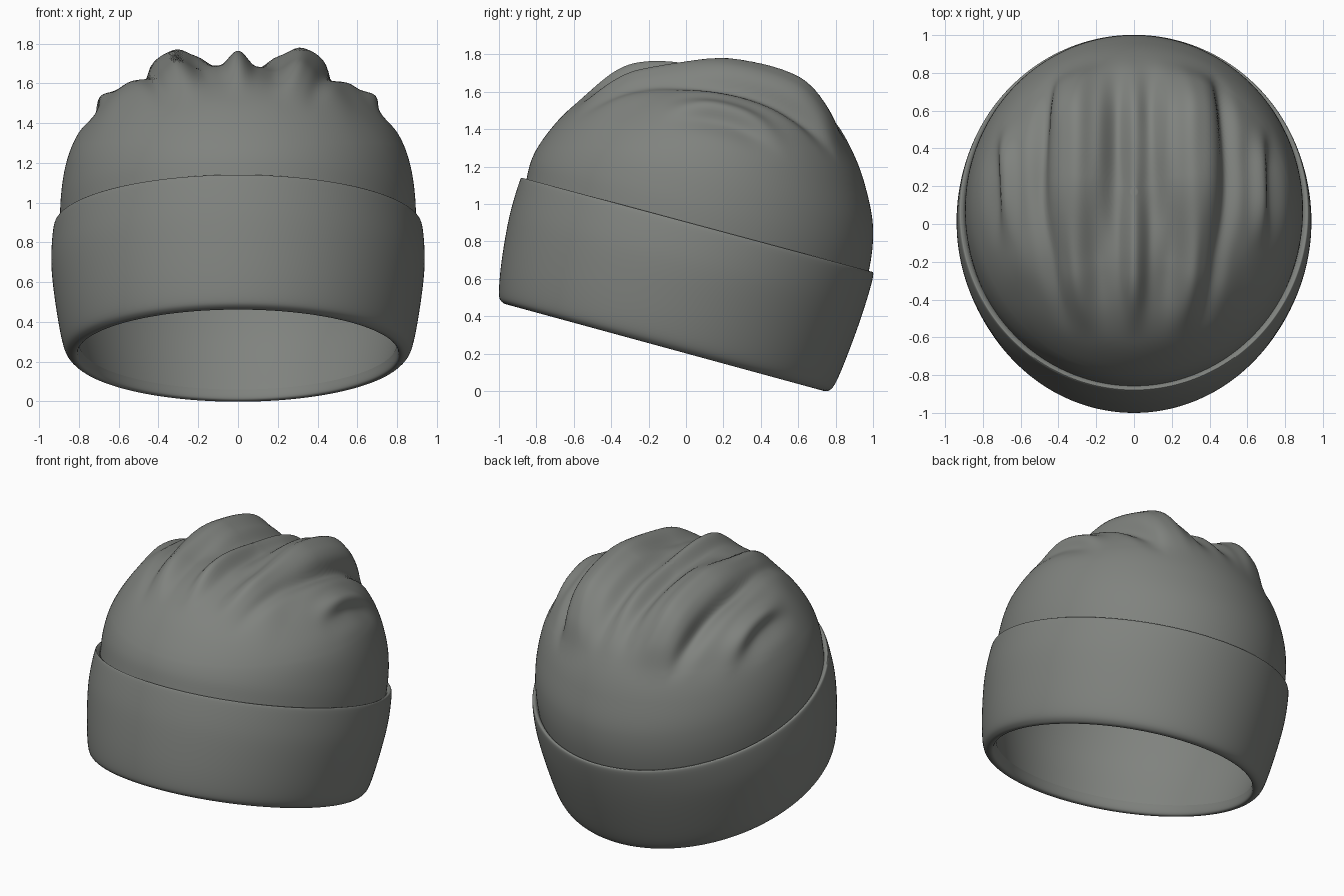
import bpy, bmesh, math
from mathutils import Vector, noise

if "Cube" in bpy.data.objects:
    bpy.data.objects.remove(bpy.data.objects["Cube"])

wool = bpy.data.materials.new("grey wool")
wool.use_nodes = True
GREY = (0.215, 0.225, 0.21, 1)
wool.diffuse_color = GREY
wool.node_tree.nodes["Principled BSDF"].inputs["Base Color"].default_value = GREY
wool.node_tree.nodes["Principled BSDF"].inputs["Roughness"].default_value = 0.8

SIDES = 224


def smooth_rings(rings, steps):
    """Catmull-Rom between rings of (front y, front z, back y, back z, half width)."""
    out = []
    for i in range(len(rings) - 1):
        p = [rings[min(max(i + k, 0), len(rings) - 1)] for k in (-1, 0, 1, 2)]
        for s in range(steps):
            t = s / steps
            out.append([0.5 * (2 * b + (c - a) * t + (2 * a - 5 * b + 4 * c - d) * t * t
                               + (3 * b - a - 3 * c + d) * t ** 3) for a, b, c, d in zip(*p)])
    return out + [list(rings[-1])]


def loft(name, rings, steps, cap=False, shape=None):
    """Skin tilted ellipses, optionally closing the last and reshaping the surface."""
    bm = bmesh.new()
    loops = []
    for yf, zf, yb, zb, hx in smooth_rings(rings, steps):
        loop = []
        for k in range(SIDES):
            a = math.tau * k / SIDES
            f = (1 - math.cos(a)) / 2
            loop.append(bm.verts.new((hx * math.sin(a), yf + (yb - yf) * f, zf + (zb - zf) * f)))
        loops.append(loop)
    for lo, hi in zip(loops, loops[1:]):
        for k in range(SIDES):
            n = (k + 1) % SIDES
            bm.faces.new((lo[k], lo[n], hi[n], hi[k]))
    if cap:
        bm.faces.new(loops[-1])
    bm.normal_update()
    if shape:
        moves = [(v, shape(v.co.copy(), v.normal.copy())) for v in bm.verts]
        for v, co in moves:
            v.co = co
        top = [v for v in bm.verts if v.co.z > 1.3]
        for _ in range(4):
            bmesh.ops.smooth_vert(bm, verts=top, factor=0.5, use_axis_x=True,
                                  use_axis_y=True, use_axis_z=True)
    mesh = bpy.data.meshes.new(name)
    bm.to_mesh(mesh)
    bm.free()
    mesh.materials.append(wool)
    ob = bpy.data.objects.new(name, mesh)
    bpy.context.collection.objects.link(ob)
    bpy.context.view_layer.objects.active = ob
    ob.select_set(True)
    bpy.ops.object.shade_smooth_by_angle(angle=math.radians(60))
    ob.select_set(False)


def ease(a, b, v):
    t = min(max((v - a) / (b - a), 0), 1)
    return t * t * (3 - 2 * t)


def table(points, u):
    for (a, h), (b, k) in zip(points, points[1:]):
        if a <= u < b:
            return h + (k - h) * ease(a, b, u)
    return 0


# Height of the gathered cloth across the crown, from the centre outwards
FRONT_FOLDS = [(0, 0.07), (0.1, -0.01), (0.2, -0.025), (0.33, 0.06), (0.39, 0.03),
               (0.46, -0.02), (0.54, 0)]
REAR_FOLDS = [(0, 0.015), (0.09, -0.035), (0.2, 0.055), (0.29, 0.11), (0.37, 0.09),
              (0.425, 0.055), (0.48, -0.045), (0.57, 0)]
SIDE_FOLDS = [(0.54, 0), (0.61, -0.005), (0.68, 0.03), (0.735, -0.025), (0.82, 0)]


def gather(co, n):
    """Push long lengthwise folds into the top of the crown."""
    high = ease(1.2, 1.45, co.z)
    if high == 0:
        return co
    y = co.y
    u = abs(co.x) * 0.45 / (0.455 - 0.16 * (y - 0.25) ** 2)
    rear = ease(-0.2, 0.25, y)
    top = ease(-0.62, -0.25, y) * (1 - ease(0.55, 0.93, y))
    side = ease(-0.15, 0.15, y) * (1 - ease(0.3, 0.6, y))
    fold = table(FRONT_FOLDS, u) * (1 - rear) + table(REAR_FOLDS, u) * rear
    h = top * fold + side * table(SIDE_FOLDS, abs(co.x))
    # soft irregular wrinkles, stretched along the folds
    wrinkle = noise.noise(Vector((co.x * 5, y * 2.5, 3.7)))
    h += 0.018 * wrinkle * max(top, side)
    return co + n * (h * high)


# Crown: runs up from inside the cuff and closes over the top
loft("crown", [
    (-0.91, 0.52, 0.73, 0.06, 0.80), (-0.92, 0.80, 0.88, 0.32, 0.865),
    (-0.86, 1.10, 0.975, 0.63, 0.893), (-0.82, 1.25, 1.0, 0.87, 0.888),
    (-0.74, 1.38, 0.96, 1.09, 0.853), (-0.62, 1.51, 0.895, 1.27, 0.78),
    (-0.46, 1.62, 0.80, 1.43, 0.67), (-0.28, 1.685, 0.64, 1.58, 0.49),
    (-0.08, 1.705, 0.43, 1.665, 0.25), (0.16, 1.70, 0.18, 1.70, 0.01)],
    12, cap=True, shape=gather)

# Cuff: folded band from the top lip down, round the hem and up inside
loft("cuff", [
    (-0.85, 1.10, 0.965, 0.61, 0.885), (-0.872, 1.133, 0.988, 0.637, 0.908),
    (-0.89, 1.12, 1.0, 0.612, 0.929), (-0.945, 0.93, 0.955, 0.45, 0.939),
    (-0.985, 0.70, 0.885, 0.25, 0.915), (-1.0, 0.53, 0.808, 0.06, 0.88),
    (-0.985, 0.477, 0.765, 0.003, 0.845), (-0.94, 0.465, 0.72, 0.01, 0.81),
    (-0.91, 0.52, 0.73, 0.06, 0.80)], 6)
